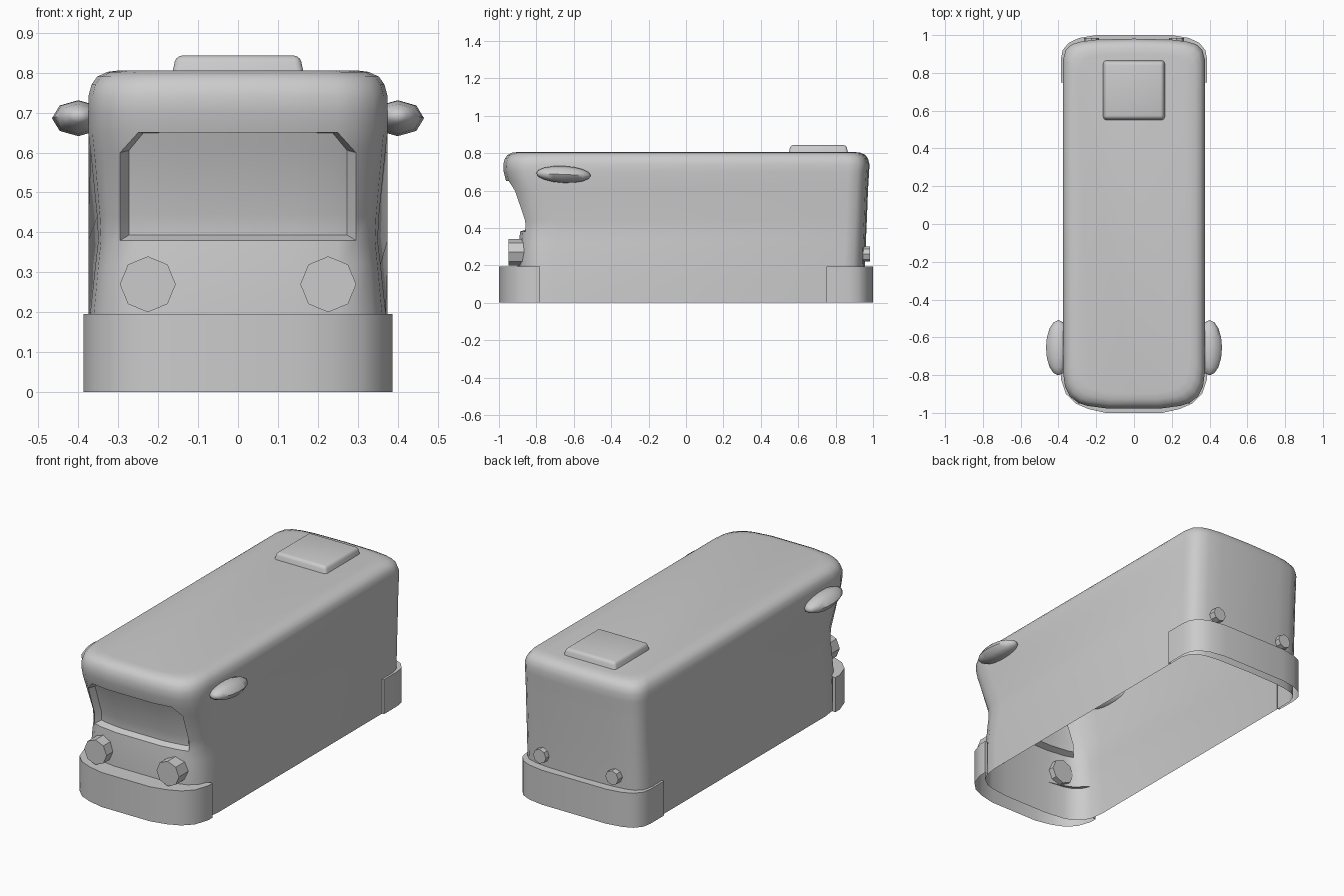
import bpy, bmesh, math

if "Cube" in bpy.data.objects:
    bpy.data.objects.remove(bpy.data.objects["Cube"], do_unlink=True)

grey = bpy.data.materials.new("plain_grey")
grey.use_nodes = True
colour = (0.6, 0.6, 0.6, 1)
grey.diffuse_color = colour
grey.node_tree.nodes["Principled BSDF"].inputs["Base Color"].default_value = colour


def finish(bm, name, angle=35):
    bmesh.ops.recalc_face_normals(bm, faces=bm.faces)
    mesh = bpy.data.meshes.new(name)
    bm.to_mesh(mesh)
    bm.free()
    mesh.materials.append(grey)
    obj = bpy.data.objects.new(name, mesh)
    bpy.context.collection.objects.link(obj)
    bpy.ops.object.select_all(action='DESELECT')
    obj.select_set(True)
    bpy.context.view_layer.objects.active = obj
    bpy.ops.object.shade_smooth_by_angle(angle=math.radians(angle))
    return obj


def mirrored(half):
    """Full end curve from left to right, from its half with x >= 0."""
    return [(-x, d) for x, d in reversed(half[1:])] + half


# Body shell: plan curves of the ends (x, set-back), stacked by height
front_half = [(0, 0), (.14, 0), (.25, .015), (.295, .03), (.34, .065), (.365, .115), (.375, .19)]
back_half = [(0, 0), (.2, .005), (.28, .015), (.33, .03), (.362, .06), (.375, .11)]
# height, front y, back y, roof shrink, corner pinch
levels = [(0, -.9, .953, 0, 0), (.2, -.9, .957, 0, .005), (.32, -.893, .962, 0, .018),
          (.38, -.887, .964, 0, .025), (.44, -.89, .967, 0, .022), (.6, -.945, .973, 0, .006),
          (.65, -.962, .976, 0, 0), (.7, -.975, .979, 0, 0), (.74, -.977, .981, 0, 0),
          (.77, -.977, .981, .008, 0), (.79, -.977, .981, .022, 0), (.802, -.977, .981, .048, 0),
          (.806, -.977, .981, .08, 0)]
bm = bmesh.new()
rings = []
for z, yf, yb, s, pinch in levels:
    k = 1 - s / .375
    ring = []
    for x, d in mirrored(front_half):
        p = pinch * max(0, (abs(x) - .3) / .075)
        ring.append(bm.verts.new((math.copysign(abs(x) - p, x) * k, yf + s + d, z)))
    for x, d in reversed(mirrored(back_half)):
        ring.append(bm.verts.new((x * k, yb - s - d, z)))
    rings.append(ring)
for a, b in zip(rings, rings[1:]):
    for i in range(len(a)):
        j = (i + 1) % len(a)
        bm.faces.new((a[i], a[j], b[j], b[i]))
bm.faces.new(rings[-1])

# Recessed windscreen with clipped upper corners
bm.faces.ensure_lookup_table()
for f in list(bm.faces):
    c = f.calc_center_median()
    if c.y < -.8 and .6 < c.z < .65 and .25 < abs(c.x) < .295:
        outer_low = max(f.verts, key=lambda v: abs(v.co.x) - v.co.z)
        inner_top = min(f.verts, key=lambda v: abs(v.co.x) - v.co.z)
        bmesh.utils.face_split(f, inner_top, outer_low)
bmesh.ops.recalc_face_normals(bm, faces=bm.faces)
window = []
for f in bm.faces:
    c = f.calc_center_median()
    if c.y < -.7 and .38 < c.z < .65 and abs(c.x) < .295:
        if c.z < .6 or abs(c.x) < .25 or (abs(c.x) - .25) / .045 + (c.z - .6) / .05 < 1:
            window.append(f)
bmesh.ops.inset_region(bm, faces=window, thickness=.012, depth=-.035, use_even_offset=True)
finish(bm, "body_shell")


# Bumpers: wrap-around skirt with a ledge on top and closed ends
def bumper(name, half, y_end, sign):
    bm = bmesh.new()
    curve = mirrored(half)
    rows = []
    for scale, inset, z in ((1, 0, 0), (1, 0, .195), (.955, .1, .195)):
        row = []
        for x, d in curve:
            y = min(1 - d - inset, 1) if d < 1 - y_end else y_end
            row.append(bm.verts.new((x * scale, sign * max(y, y_end), z)))
        rows.append(row)
    for a, b in zip(rows, rows[1:]):
        for i in range(len(a) - 1):
            bm.faces.new((a[i], a[i + 1], b[i + 1], b[i]))
    for i in (0, -1):
        v = rows[0][i]
        foot = bm.verts.new((v.co.x * .955, v.co.y, 0))
        bm.faces.new((v, rows[1][i], rows[2][i], foot))
    bmesh.ops.remove_doubles(bm, verts=bm.verts, dist=.0001)
    finish(bm, name)


bumper("front_bumper", [(0, 0), (.15, 0), (.24, .02), (.31, .05), (.36, .1), (.387, .18), (.387, .22)], .78, -1)
bumper("back_bumper", [(0, 0), (.2, 0), (.29, .015), (.345, .04), (.378, .08), (.387, .13), (.387, .25)], .75, 1)


# Lamps and mirrors, one on each side
def lamp(name, x, y0, y1, z, r):
    bm = bmesh.new()
    bmesh.ops.create_cone(bm, cap_ends=True, segments=8, radius1=r, radius2=r, depth=abs(y1 - y0))
    for v in bm.verts:
        v.co = (x + v.co.x, (y0 + y1) / 2 + v.co.z, z + v.co.y)
    finish(bm, name)


def wing_mirror(name, side):
    bm = bmesh.new()
    bmesh.ops.create_uvsphere(bm, u_segments=8, v_segments=8, radius=1)
    for v in bm.verts:
        x, y, z = v.co
        v.co = (side * (.4 + .066 * x), -.655 + .146 * z, .686 + .045 * y - .006 * z)
    finish(bm, name, 60)


for side, label in ((1, "left"), (-1, "right")):
    lamp(label + "_headlight", side * .226, -.95, -.86, .27, .07)
    lamp(label + "_tail_light", side * .226, .985, .93, .26, .04)
    wing_mirror(label + "_mirror", side)

# Roof hatch
bm = bmesh.new()
bmesh.ops.create_cube(bm, size=1)
for v in bm.verts:
    k = .94 if v.co.z > 0 else 1
    v.co = (v.co.x * .33 * k, .708 + v.co.y * .318 * k, .82 + v.co.z * .046)
bmesh.ops.bevel(bm, geom=[e for e in bm.edges if max(v.co.z for v in e.verts) > .82],
                offset=.016, segments=3, profile=.5, affect='EDGES')
finish(bm, "roof_hatch")
